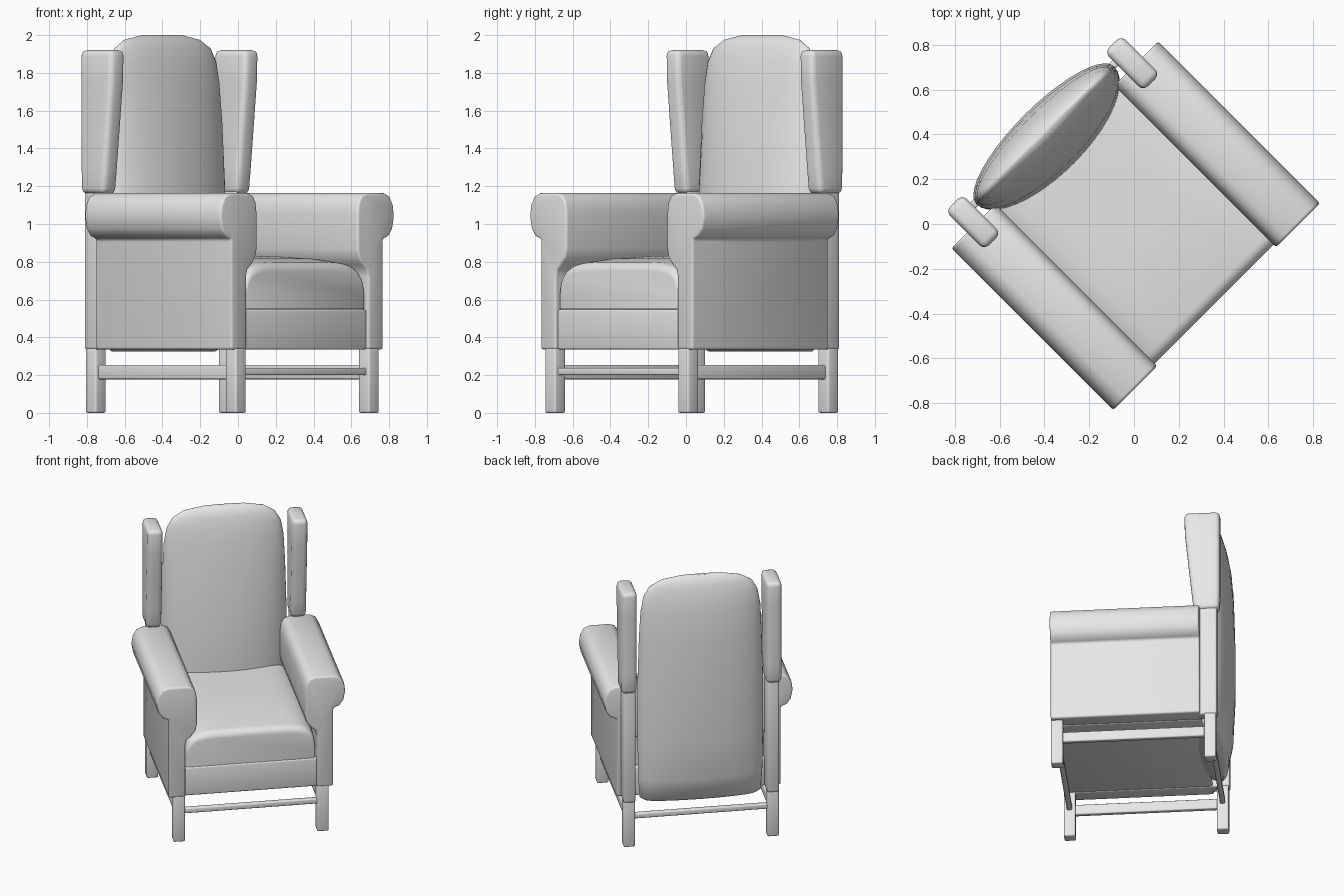
import bpy, bmesh, math
from mathutils import Matrix

cube = bpy.data.objects.get("Cube")
if cube:
    bpy.data.objects.remove(cube, do_unlink=True)

fabric = bpy.data.materials.new("light_grey")
fabric.use_nodes = True
GREY = (0.8, 0.8, 0.8, 1)
fabric.diffuse_color = GREY
fabric.node_tree.nodes["Principled BSDF"].inputs["Base Color"].default_value = GREY

# The whole chair is turned to face a corner
TURN = Matrix.Rotation(math.radians(45), 4, "Z")


def finish(name, bm, bevel=0.0):
    bmesh.ops.recalc_face_normals(bm, faces=bm.faces)
    bm.transform(TURN)
    mesh = bpy.data.meshes.new(name)
    bm.to_mesh(mesh)
    bm.free()
    mesh.materials.append(fabric)
    obj = bpy.data.objects.new(name, mesh)
    bpy.context.collection.objects.link(obj)
    bpy.ops.object.select_all(action="DESELECT")
    obj.select_set(True)
    bpy.context.view_layer.objects.active = obj
    if bevel:
        mod = obj.modifiers.new("soft_edges", "BEVEL")
        mod.width = bevel
        mod.segments = 3
        mod.limit_method = "ANGLE"
        mod.angle_limit = math.radians(50)
        bpy.ops.object.modifier_apply(modifier=mod.name)
    bpy.ops.object.shade_smooth_by_angle(angle=math.radians(45))
    return obj


def loft(name, rings, bevel=0.0):
    """Skin a list of equal closed rings and cap both ends."""
    bm = bmesh.new()
    loops = [[bm.verts.new(p) for p in ring] for ring in rings]
    n = len(loops[0])
    for a, b in zip(loops, loops[1:]):
        for i in range(n):
            j = (i + 1) % n
            bm.faces.new((a[i], a[j], b[j], b[i]))
    bm.faces.new(loops[0])
    bm.faces.new(loops[-1])
    return finish(name, bm, bevel)


def box(name, x, y, z, bevel):
    rings = [[(x[0], y[0], h), (x[1], y[0], h), (x[1], y[1], h), (x[0], y[1], h)] for h in z]
    return loft(name, rings, bevel)


def power(v, e):
    return math.copysign(abs(v) ** e, v)


# Seat frame and crowned cushion
box("seat_frame", (-0.46, 0.46), (-0.505, 0.5), (0.335, 0.548), 0.012)


def cushion_ring(y, drop):
    ring = []
    for i in range(33):
        a = math.pi * i / 32
        ring.append(((0.46 - drop * 0.3) * power(math.cos(a), 0.35), y,
                     0.55 + (0.28 - drop) * power(math.sin(a), 0.45)))
    return ring


steps = [math.pi / 2 * i / 6 for i in range(7)]
cushion = [cushion_ring(-0.45 - 0.055 * math.cos(a), 0.03 + 0.05 * (1 - math.sin(a))) for a in steps]
cushion += [cushion_ring(-0.3, 0.012), cushion_ring(-0.05, 0), cushion_ring(0.47, 0)]
loft("seat_cushion", cushion)

# Lens-shaped backrest: height, half width, front, side seam, rear
BACK = [(0.325, 0.38, 0.47, 0.56, 0.61), (0.35, 0.42, 0.42, 0.56, 0.64),
        (0.5, 0.43, 0.39, 0.56, 0.675), (0.8, 0.435, 0.38, 0.56, 0.69),
        (1.2, 0.435, 0.40, 0.56, 0.69), (1.55, 0.425, 0.44, 0.56, 0.68),
        (1.75, 0.415, 0.47, 0.565, 0.665), (1.86, 0.395, 0.49, 0.565, 0.645),
        (1.93, 0.355, 0.51, 0.565, 0.625), (1.975, 0.28, 0.53, 0.57, 0.605),
        (2.0, 0.15, 0.56, 0.57, 0.58)]
rings = []
for z, w, front, seam, rear in BACK:
    ring = []
    for i in range(40):
        a = math.tau * i / 40
        s = math.sin(a)
        depth = rear - seam if s > 0 else seam - front
        ring.append((w * math.cos(a), seam + depth * s, z))
    rings.append(ring)
loft("backrest", rings)

# Rolled arm outline (sideways, up)
ARM = [(0.57, 0.335), (0.57, 0.92), (0.61, 0.935), (0.64, 0.975), (0.653, 1.04),
       (0.645, 1.1), (0.62, 1.145), (0.58, 1.163), (0.44, 1.163), (0.405, 1.15),
       (0.383, 1.115), (0.375, 1.06), (0.375, 0.87), (0.385, 0.825), (0.415, 0.785),
       (0.445, 0.76), (0.455, 0.72), (0.455, 0.335)]
# Wing side outline (front, rear, height)
WING = [(0.455, 0.63, 1.16), (0.44, 0.635, 1.3), (0.415, 0.635, 1.55),
        (0.395, 0.635, 1.75), (0.39, 0.635, 1.92)]

for s, side in ((1, "left"), (-1, "right")):
    def span(a, b):
        return tuple(sorted((s * a, s * b)))

    loft(side + "_arm", [[(s * x, y, z) for x, z in ARM] for y in (-0.522, 0.5)], 0.014)
    loft(side + "_wing", [[(s * 0.448, f, z), (s * 0.555, f, z), (s * 0.555, r, z), (s * 0.448, r, z)]
                          for f, r, z in WING], 0.03)
    box(side + "_back_post", span(0.455, 0.54), (0.47, 0.615), (0.335, 1.2), 0.015)
    # Legs and the rail between them
    for y, end in ((-0.482, "front"), (0.567, "back")):
        box(f"{side}_{end}_leg", span(0.458, 0.538), (y - 0.04, y + 0.04), (0, 0.345), 0.01)
    box(side + "_rail", span(0.48, 0.516), (-0.46, 0.55), (0.178, 0.253), 0.008)

# Cross rails
for y, end in ((-0.482, "front"), (0.567, "back")):
    box(end + "_rail", (-0.48, 0.48), (y - 0.018, y + 0.018), (0.2, 0.238), 0.008)
